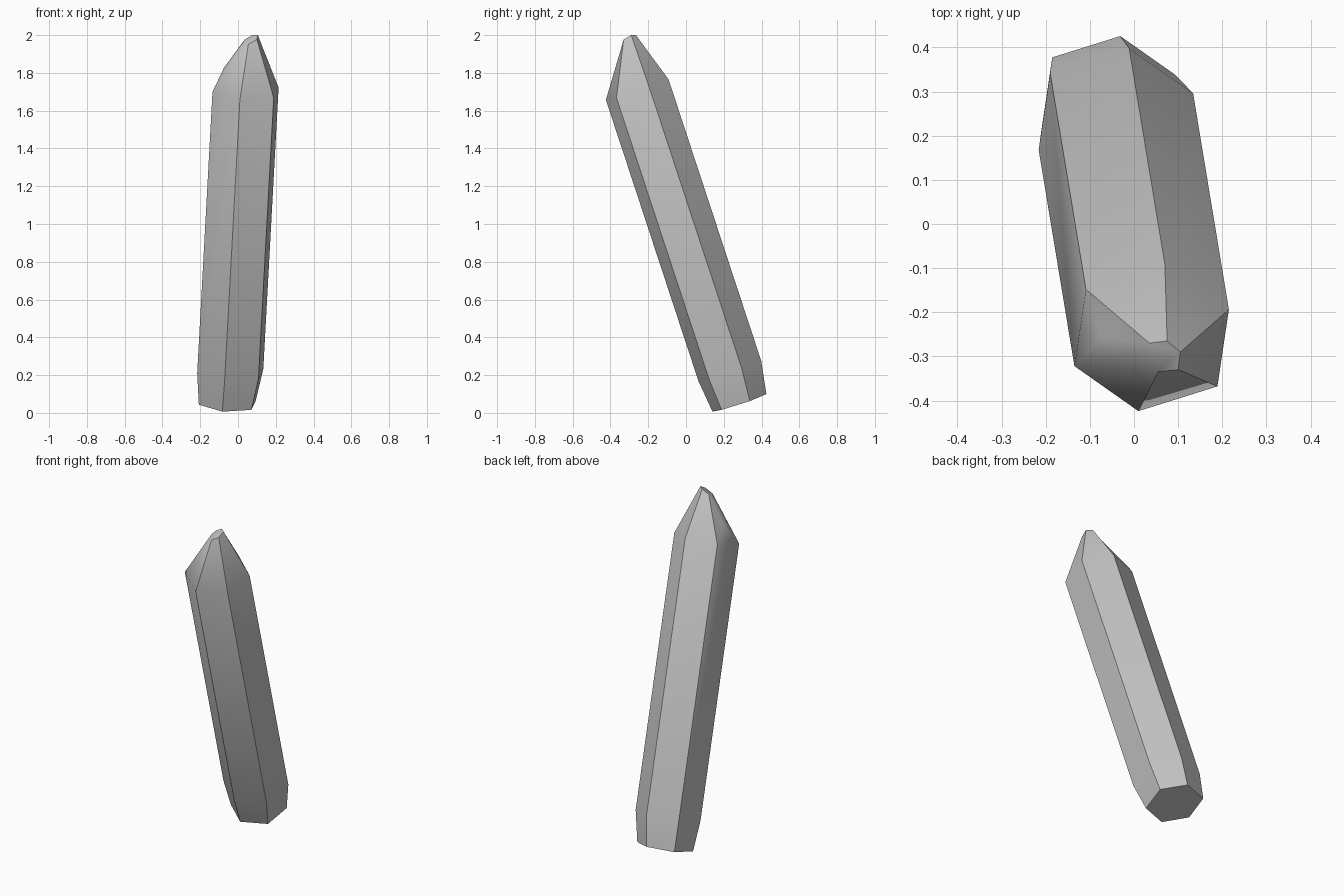
import bpy
import bmesh
import math
from mathutils import Vector

cube = bpy.data.objects.get("Cube")
if cube:
    bpy.data.objects.remove(cube, do_unlink=True)

# Grey stone
stone = bpy.data.materials.new("grey_stone")
stone.use_nodes = True
grey = (0.55, 0.55, 0.55, 1)
stone.diffuse_color = grey
shader = stone.node_tree.nodes["Principled BSDF"]
shader.inputs["Base Color"].default_value = grey
shader.inputs["Roughness"].default_value = 0.6

# Hexagonal section, square to the leaning axis: three corners and their opposites
half = [Vector(p) for p in ((-0.175, -0.064, -0.011),
                            (-0.030, -0.166, -0.054),
                            (0.149, -0.110, -0.043))]
section = half + [-p for p in half]

bm = bmesh.new()


def hexagon(centre, scale):
    return [bm.verts.new(Vector(centre) + p * scale) for p in section]


def bridge(lower, upper, skip=()):
    for i in range(6):
        if i not in skip:
            j = (i + 1) % 6
            bm.faces.new((lower[i], lower[j], upper[j], upper[i]))


# Shaft with a slightly narrowed foot
foot = hexagon((-0.057, 0.283, 0.053), 0.86)
base = hexagon((-0.041, 0.232, 0.222), 1)
shoulder = hexagon((0.040, -0.258, 1.711), 1)
bm.faces.new(foot[::-1])
bridge(foot, base)
bridge(base, shoulder)

# Off-centre point, cut by a small slanted facet
tip = [bm.verts.new(p) for p in ((0.030, -0.300, 1.966), (0.055, -0.335, 1.952),
                                 (0.100, -0.330, 1.977), (0.105, -0.290, 2.0),
                                 (0.075, -0.265, 2.0), (0.035, -0.270, 1.976))]
bridge(shoulder, tip, skip=(5,))
bm.faces.new(tip)

# Slightly bulged facet on one side of the point
bulge = bm.verts.new((-0.074, -0.255, 1.828))
rim = [shoulder[5], shoulder[0], tip[0], tip[5]]
for i in range(4):
    bm.faces.new((rim[i], rim[(i + 1) % 4], bulge))

bmesh.ops.recalc_face_normals(bm, faces=bm.faces[:])
mesh = bpy.data.meshes.new("crystal")
bm.to_mesh(mesh)
bm.free()
mesh.materials.append(stone)
crystal = bpy.data.objects.new("crystal", mesh)
bpy.context.collection.objects.link(crystal)

# Smooth the gentle bends, keep the long edges crisp
bpy.ops.object.select_all(action="DESELECT")
crystal.select_set(True)
bpy.context.view_layer.objects.active = crystal
bpy.ops.object.shade_smooth_by_angle(angle=math.radians(45))
